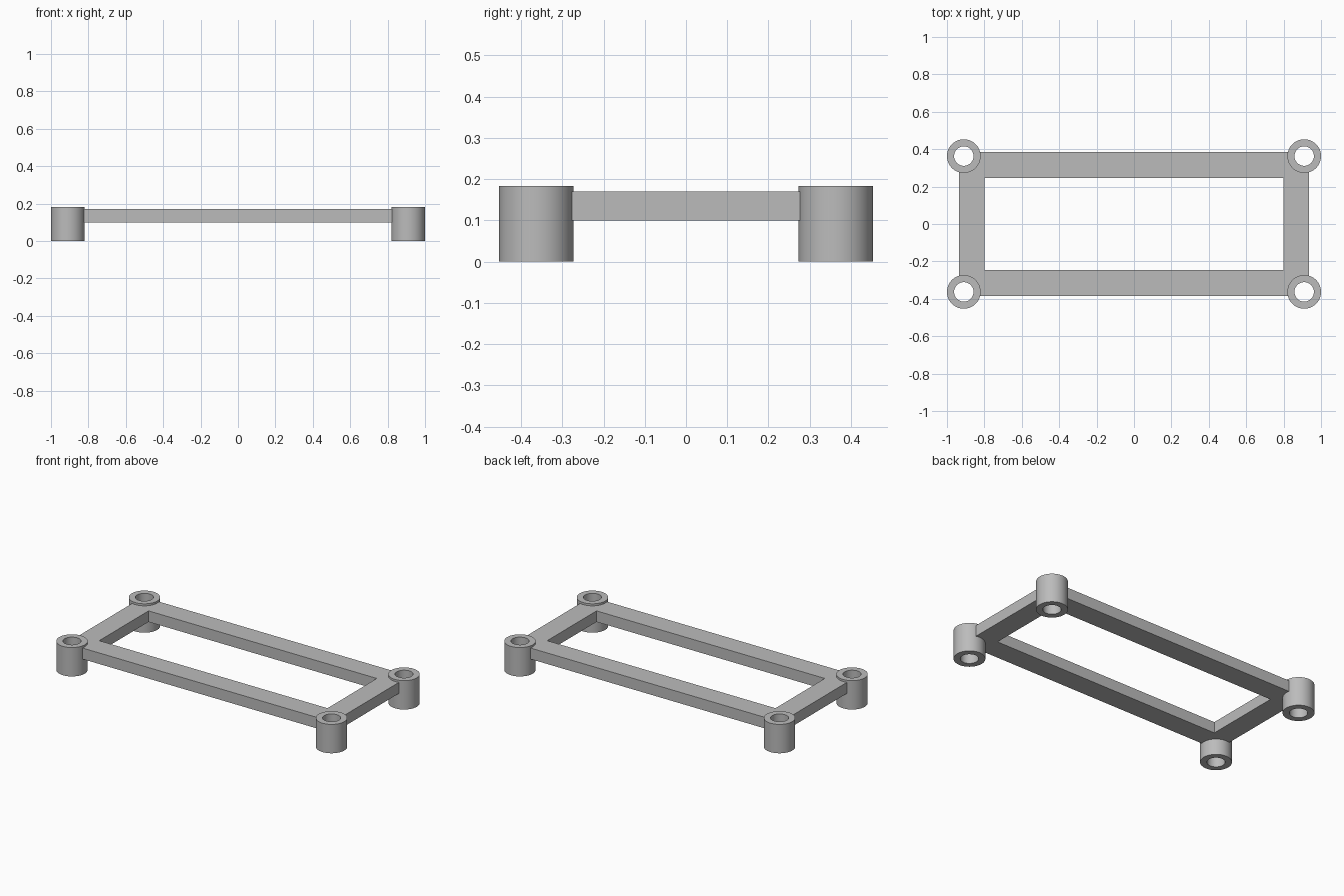
import bpy, bmesh, math

cube = bpy.data.objects.get("Cube")
if cube:
    bpy.data.objects.remove(cube, do_unlink=True)

POST_X, POST_Y = 0.91, 0.363
POST_R, BORE_R, POST_H = 0.09, 0.052, 0.183
SIDES = 64

grey = bpy.data.materials.new("plain_grey")
grey.use_nodes = True
GREY = (0.5, 0.5, 0.5, 1)
grey.diffuse_color = GREY
grey.node_tree.nodes["Principled BSDF"].inputs["Base Color"].default_value = GREY


def make_object(name, bm):
    bmesh.ops.recalc_face_normals(bm, faces=bm.faces)
    mesh = bpy.data.meshes.new(name)
    bm.to_mesh(mesh)
    bm.free()
    mesh.materials.append(grey)
    obj = bpy.data.objects.new(name, mesh)
    bpy.context.collection.objects.link(obj)
    return obj


def activate(obj):
    bpy.ops.object.select_all(action='DESELECT')
    obj.select_set(True)
    bpy.context.view_layer.objects.active = obj


def sweep_loops(name, loops):
    """Join matching closed loops into a solid ring."""
    bm = bmesh.new()
    rings = [[bm.verts.new(p) for p in loop] for loop in loops]
    n = len(rings[0])
    for a, b in zip(rings, rings[1:] + rings[:1]):
        for i in range(n):
            j = (i + 1) % n
            bm.faces.new((a[i], a[j], b[j], b[i]))
    return make_object(name, bm)


def rectangle(x, y, z):
    return [(-x, -y, z), (x, -y, z), (x, y, z), (-x, y, z)]


def circle(r, z):
    angles = [math.tau * i / SIDES for i in range(SIDES)]
    return [(r * math.cos(a), r * math.sin(a), z) for a in angles]


# Flat rectangular frame
LOW, HIGH = 0.1, 0.17
frame = sweep_loops("frame", [
    rectangle(0.935, 0.384, LOW), rectangle(0.935, 0.384, HIGH),
    rectangle(0.8, 0.247, HIGH), rectangle(0.8, 0.247, LOW)])

# Hollow corner posts, with the frame cut away inside each
for x_name, sx in (("left", 1), ("right", -1)):
    for y_name, sy in (("front", -1), ("back", 1)):
        place = (sx * POST_X, sy * POST_Y, 0)
        post = sweep_loops(f"{y_name}_{x_name}_post", [
            circle(POST_R, 0), circle(POST_R, POST_H),
            circle(BORE_R, POST_H), circle(BORE_R, 0)])
        post.location = place
        activate(post)
        bpy.ops.object.shade_smooth_by_angle(angle=math.radians(30))

        bm = bmesh.new()
        bmesh.ops.create_cone(bm, cap_ends=True, segments=SIDES, depth=1,
                              radius1=POST_R - 0.01, radius2=POST_R - 0.01)
        cutter = make_object("post_cutter", bm)
        cutter.location = place
        cutter.hide_render = True
        cut = frame.modifiers.new("post_hole", 'BOOLEAN')
        cut.operation = 'DIFFERENCE'
        cut.solver = 'EXACT'
        cut.object = cutter
        activate(frame)
        bpy.ops.object.modifier_apply(modifier=cut.name)
        bpy.data.objects.remove(cutter, do_unlink=True)
